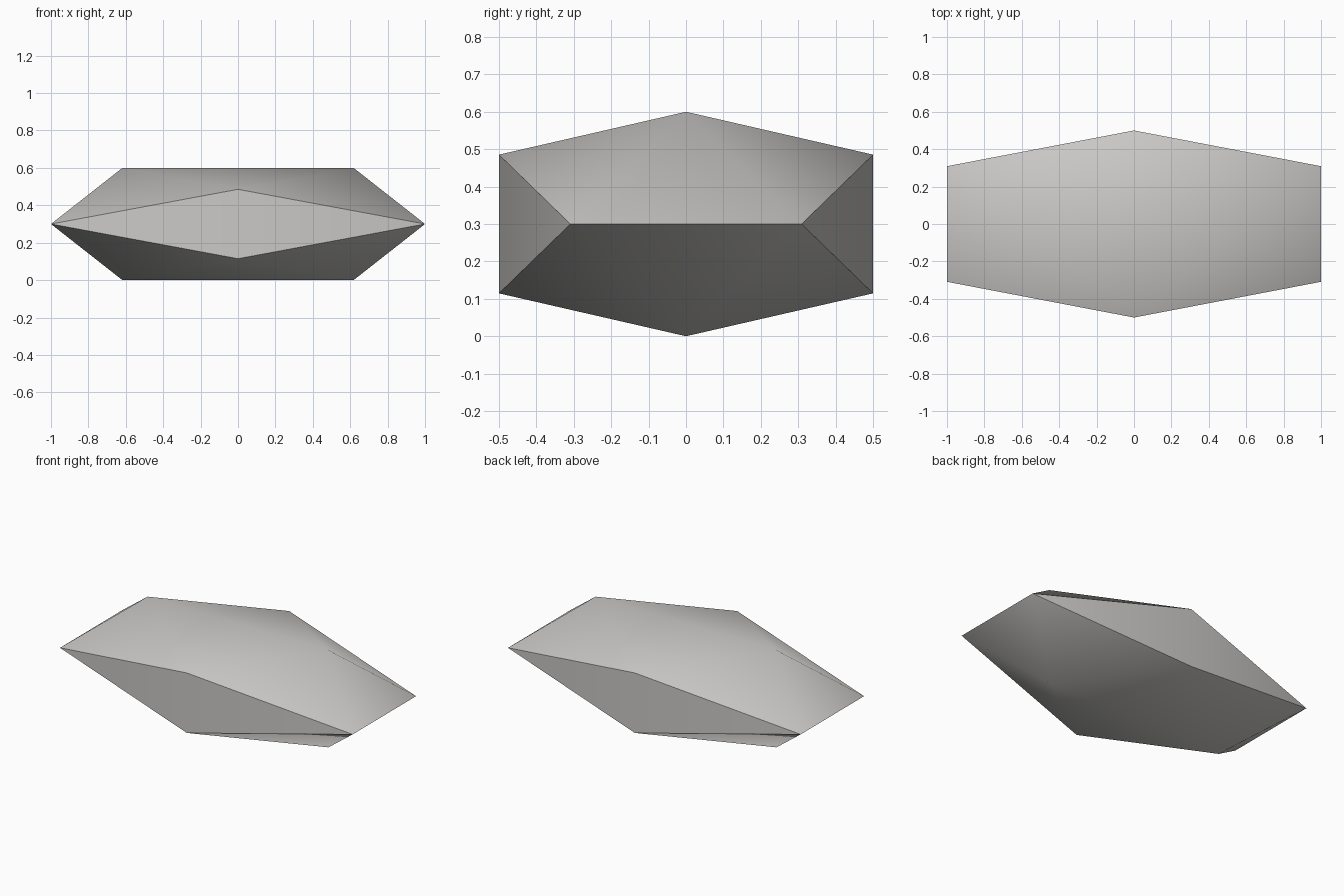
import bpy
import bmesh
import math
from mathutils import Vector

default_cube = bpy.data.objects.get("Cube")
if default_cube:
    bpy.data.objects.remove(default_cube, do_unlink=True)

# Stone colour
stone_grey = bpy.data.materials.new("stone_grey")
stone_grey.use_nodes = True
colour = (0.6, 0.59, 0.575, 1)
stone_grey.diffuse_color = colour
stone_grey.node_tree.nodes["Principled BSDF"].inputs["Base Color"].default_value = colour

# Icosahedron corners: three crossed golden rectangles, squashed to size
half_size = Vector((1, 0.5, 0.3))
golden = (math.sqrt(5) - 1) / 2
bm = bmesh.new()
for axis in range(3):
    for a in (-1, 1):
        for b in (-golden, golden):
            corner = Vector((0, 0, 0))
            corner[axis] = a
            corner[(axis + 1) % 3] = b
            bm.verts.new(corner * half_size + Vector((0, 0, half_size.z)))

# Skin the corners with triangles
bmesh.ops.convex_hull(bm, input=bm.verts)
bmesh.ops.recalc_face_normals(bm, faces=bm.faces)
mesh = bpy.data.meshes.new("faceted_stone")
bm.to_mesh(mesh)
bm.free()
mesh.materials.append(stone_grey)

stone = bpy.data.objects.new("faceted_stone", mesh)
bpy.context.collection.objects.link(stone)

# Soft shading over shallow folds, crisp steep edges
bpy.ops.object.select_all(action="DESELECT")
stone.select_set(True)
bpy.context.view_layer.objects.active = stone
bpy.ops.object.shade_smooth_by_angle(angle=math.radians(45))
